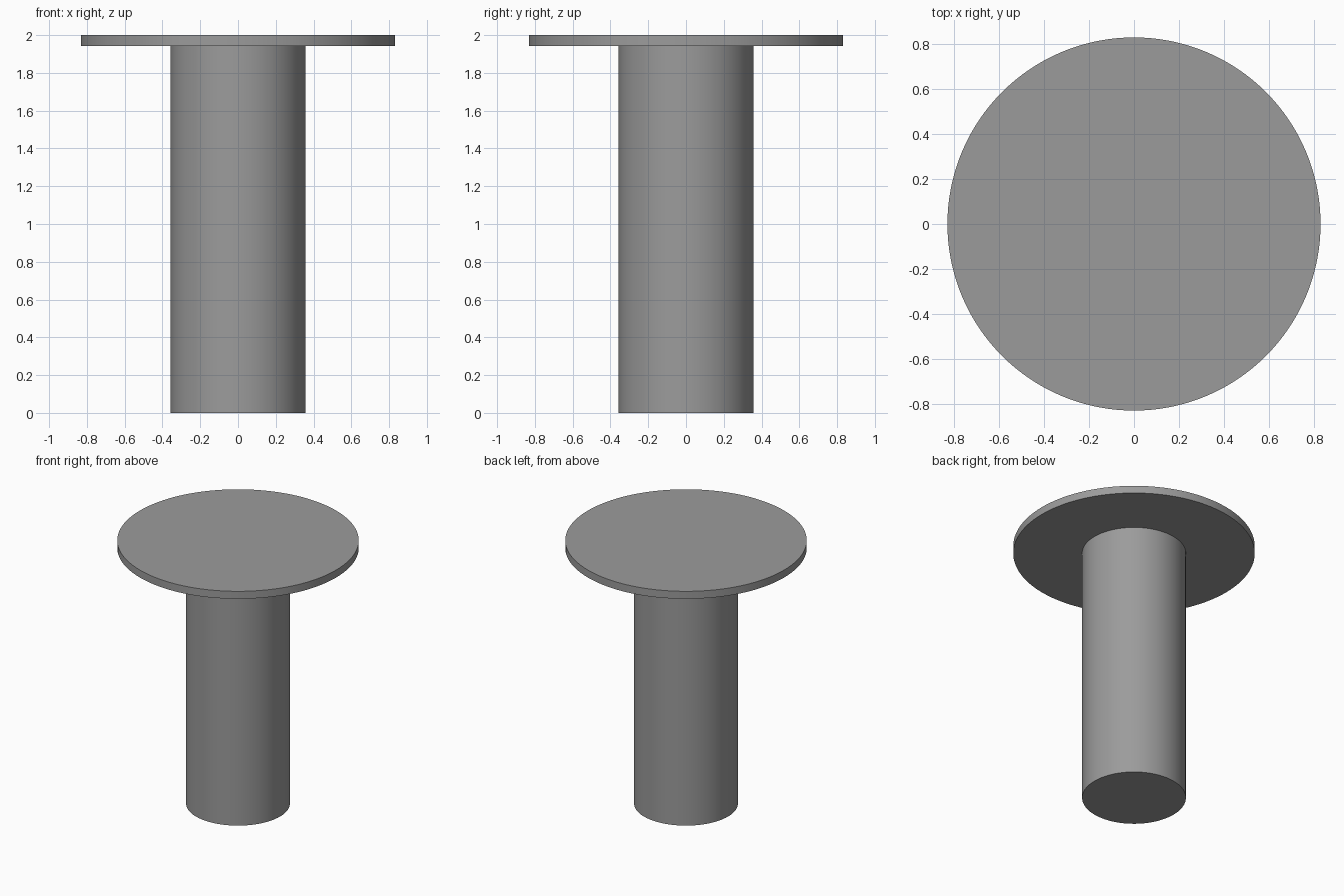
import bpy

if "Cube" in bpy.data.objects:
    bpy.data.objects.remove(bpy.data.objects["Cube"])

# Dark grey finish shared by both parts
grey = bpy.data.materials.new("dark_grey")
grey.diffuse_color = (0.33, 0.33, 0.33, 1.0)
grey.use_nodes = True
grey.node_tree.nodes["Principled BSDF"].inputs["Base Color"].default_value = grey.diffuse_color


def cylinder(name, radius, bottom, top):
    """Upright smooth cylinder with crisp rims."""
    bpy.ops.mesh.primitive_cylinder_add(
        vertices=128, radius=radius, depth=top - bottom,
        location=(0, 0, (bottom + top) / 2))
    obj = bpy.context.object
    obj.name = name
    obj.data.materials.append(grey)
    bpy.ops.object.shade_smooth_by_angle()
    return obj


DISC_BOTTOM = 1.943

# Solid round column
cylinder("pedestal_column", 0.357, 0.0, DISC_BOTTOM)

# Thin round table top
cylinder("table_top", 0.831, DISC_BOTTOM, 2.0)
